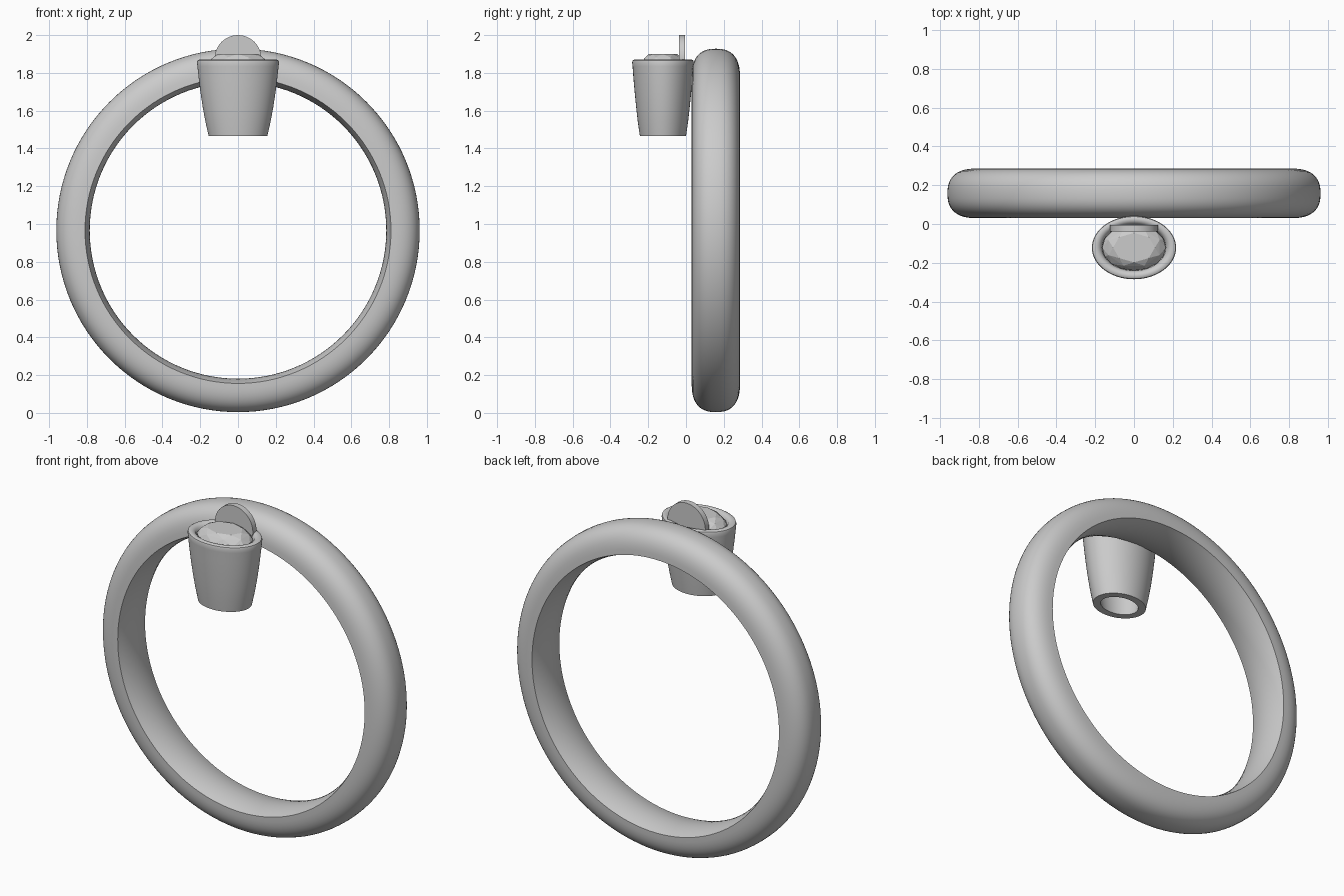
import bpy, bmesh, math
from math import sin, cos, pi

if "Cube" in bpy.data.objects:
    bpy.data.objects.remove(bpy.data.objects["Cube"])


def make_object(name, bm, smooth=None):
    bmesh.ops.recalc_face_normals(bm, faces=bm.faces)
    mesh = bpy.data.meshes.new(name)
    bm.to_mesh(mesh)
    bm.free()
    ob = bpy.data.objects.new(name, mesh)
    bpy.context.collection.objects.link(ob)
    if smooth:
        bpy.ops.object.select_all(action='DESELECT')
        bpy.context.view_layer.objects.active = ob
        ob.select_set(True)
        bpy.ops.object.shade_smooth_by_angle(angle=math.radians(smooth))
    return ob


def bridge(bm, a, b):
    n = len(a)
    for i in range(n):
        j = (i + 1) % n
        bm.faces.new((a[i], a[j], b[j], b[i]))


def oval(bm, rx, ry, z, n, cy, turn=0.0):
    return [bm.verts.new((rx * cos(2 * pi * (i + turn) / n),
                          cy + ry * sin(2 * pi * (i + turn) / n), z)) for i in range(n)]


# Band: domed outside, slightly bulged inside, swept round the y axis
BAND_Y, HALF, CZ = 0.158, 0.128, 0.966
profile = []
for i in range(25):
    t = pi * i / 24
    c, s = cos(t), max(sin(t), 0)
    profile.append((0.81 + 0.152 * s ** 0.8, math.copysign(abs(c) ** 0.8, c) * HALF))
for i in range(1, 10):
    u = -1 + 2 * i / 10
    profile.append((0.785 + 0.025 * u * u, u * HALF))
bm = bmesh.new()
N = 128
rings = []
for k in range(N):
    a = 2 * pi * k / N
    rings.append([bm.verts.new((r * cos(a), BAND_Y + y, CZ + r * sin(a))) for r, y in profile])
for k in range(N):
    bridge(bm, rings[k], rings[(k + 1) % N])
make_object("ring_band", bm, 35)

# Setting: hollow tapered oval cup with a rounded rim, open at the bottom
CUP_Y = -0.122
cup = [(0.155, 0.122, 1.465), (0.172, 0.133, 1.54), (0.187, 0.142, 1.62),
       (0.199, 0.150, 1.70), (0.209, 0.157, 1.78), (0.215, 0.161, 1.835),
       (0.217, 0.163, 1.855), (0.214, 0.160, 1.866), (0.205, 0.152, 1.871),
       (0.188, 0.138, 1.870), (0.174, 0.126, 1.862), (0.165, 0.119, 1.845),
       (0.160, 0.115, 1.80), (0.150, 0.110, 1.70), (0.130, 0.098, 1.58),
       (0.112, 0.082, 1.465)]
bm = bmesh.new()
loops = [oval(bm, rx, ry, z, 64, CUP_Y) for rx, ry, z in cup]
for i in range(len(loops)):
    bridge(bm, loops[i], loops[(i + 1) % len(loops)])
make_object("stone_setting", bm, 40)

# Stone: faceted oval brilliant, convex hull of its facet corners
bm = bmesh.new()
oval(bm, 0.164, 0.118, 1.852, 16, CUP_Y)
oval(bm, 0.164, 0.118, 1.842, 16, CUP_Y)
oval(bm, 0.142, 0.101, 1.882, 8, CUP_Y, 0.5)
oval(bm, 0.108, 0.076, 1.900, 8, CUP_Y)
oval(bm, 0.085, 0.061, 1.765, 8, CUP_Y, 0.5)
bm.verts.new((0, CUP_Y, 1.70))
bmesh.ops.convex_hull(bm, input=bm.verts)
make_object("oval_stone", bm)

# Small upright disc standing at the back of the stone
bm = bmesh.new()
R, DZ = 0.124, 1.876
sides = [[bm.verts.new((R * cos(2 * pi * i / 48), y, DZ + R * sin(2 * pi * i / 48)))
          for i in range(48)] for y in (-0.038, -0.004)]
bridge(bm, *sides)
for s in sides:
    bm.faces.new(s)
make_object("upright_disc", bm, 35)
